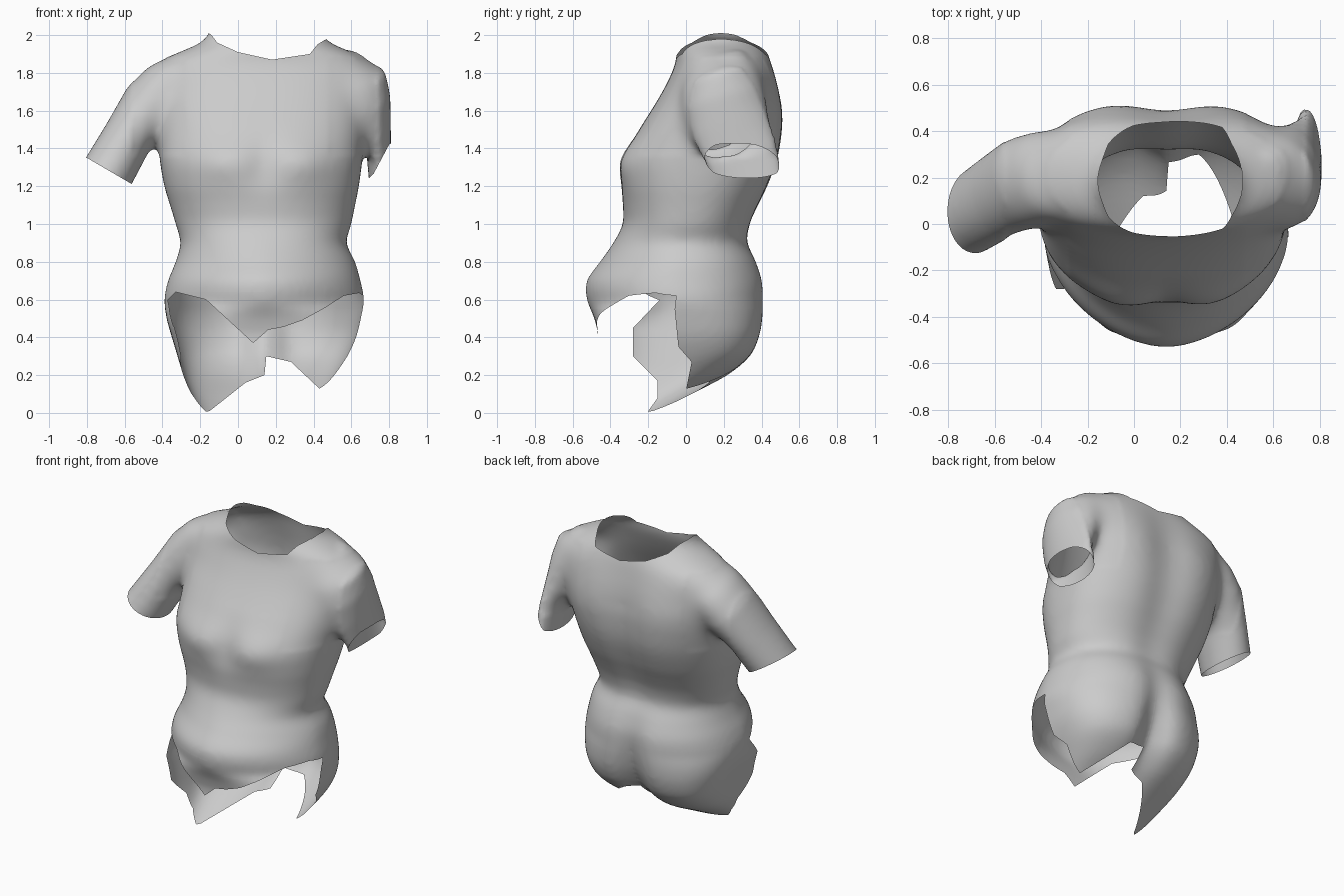
import bpy, bmesh, math
from mathutils import Vector

if "Cube" in bpy.data.objects:
    bpy.data.objects.remove(bpy.data.objects["Cube"])

MID = 0.14  # body centre line in x

# z, left x, right x, front y, back y of each torso section
SECTIONS = [
    (-.10, -.17, .40, -.55, -.34), (.00, -.20, .42, -.53, -.15), (.10, -.25, .46, -.51, .04),
    (.20, -.29, .52, -.50, .23), (.30, -.32, .58, -.48, .35), (.40, -.35, .625, -.465, .40),
    (.50, -.378, .65, -.485, .42), (.60, -.39, .667, -.525, .425), (.70, -.37, .648, -.525, .42),
    (.80, -.33, .62, -.455, .385), (.90, -.305, .575, -.385, .34), (1.0, -.33, .60, -.335, .355),
    (1.1, -.36, .62, -.335, .40), (1.2, -.39, .64, -.345, .45), (1.35, -.415, .66, -.335, .505),
    (1.5, -.42, .68, -.25, .53), (1.6, -.43, .69, -.185, .53), (1.7, -.44, .71, -.125, .51),
    (1.8, -.46, .73, -.075, .48), (1.86, -.42, .69, -.055, .46), (1.91, -.31, .60, -.05, .44),
    (1.96, -.20, .49, -.04, .415), (2.02, -.15, .44, -.02, .39), (2.10, -.15, .44, -.02, .39),
]


def interp(pts, u):
    if u <= pts[0][0]:
        return pts[0][1]
    for (u0, v0), (u1, v1) in zip(pts, pts[1:]):
        if u <= u1:
            return v0 + (v1 - v0) * (u - u0) / (u1 - u0)
    return pts[-1][1]


def resample(rows, parts=4):
    """Smooth curve through the sections."""
    out = []
    last = len(rows) - 1
    for i in range(last):
        p, a, b, q = rows[max(i - 1, 0)], rows[i], rows[i + 1], rows[min(i + 2, last)]
        h = b[0] - a[0]
        for k in range(parts):
            t = k / parts
            row = [a[0] + h * t]
            for j in range(1, 5):
                m0 = (b[j] - p[j]) / (b[0] - p[0]) * h
                m1 = (q[j] - a[j]) / (q[0] - a[0]) * h
                row.append((2 * t**3 - 3 * t**2 + 1) * a[j] + (t**3 - 2 * t**2 + t) * m0
                           + (3 * t**2 - 2 * t**3) * b[j] + (t**3 - t**2) * m1)
            out.append(row)
    return out + [rows[-1]]


def bump(d, width):
    return math.exp(-(d / width) ** 2)


def skin(bm, rings):
    """Closed solid through a list of rings."""
    loops = [[bm.verts.new(p) for p in r] for r in rings]
    n = len(loops[0])
    for a, b in zip(loops, loops[1:]):
        for i in range(n):
            j = (i + 1) % n
            bm.faces.new((a[i], a[j], b[j], b[i]))
    bm.faces.new(loops[0][::-1])
    bm.faces.new(loops[-1])


def torso_ring(z, xl, xr, yf, yb, count=96):
    back = interp([(0, 3.2), (.3, 3.0), (.6, 2.2), (1.0, 2.2), (1.5, 2.5), (1.8, 2.4), (2, 2)], z)
    belly = interp([(0, 3.2), (.46, 3.2), (.58, 1.75), (.8, 1.8), (1.0, 2.1), (1.3, 2.35), (1.6, 2.4), (2, 2)], z)
    cx, cy = (xl + xr) / 2, (yf + yb) / 2
    ring = []
    for i in range(count):
        t = 2 * math.pi * i / count
        c, s = math.cos(t), math.sin(t)
        power = back if s > 0 else belly
        x = cx + (xr - xl) / 2 * math.copysign(abs(c) ** (2 / power), c)
        y = cy + (yb - yf) / 2 * math.copysign(abs(s) ** (2 / power), s)
        if s > 0:    # spine groove and cleft between the buttocks
            depth = interp([(.1, .1), (.35, .09), (.6, .045), (.85, .015), (1.2, .035), (1.6, .045), (1.9, .01)], z)
            y -= depth * bump(x - MID, interp([(.6, .1), (1.5, .17)], z)) * s
        else:        # hollow between the breasts
            y += .025 * bump(x - MID, .08) * bump(z - 1.33, .13)
            y -= .022 * (bump(x + .07, .13) + bump(x - .35, .13)) * bump(z - 1.32, .1)
        ring.append((x, y, z))
    return ring


def arm_ring(centre, direction, rx, ry, count=32):
    d = Vector(direction).normalized()
    side = d.cross(Vector((0, 1, 0))).normalized()
    other = d.cross(side)
    return [Vector(centre) + side * rx * math.cos(t) + other * ry * math.sin(t)
            for t in (2 * math.pi * i / count for i in range(count))]


def cut(bm, a, b, pts, where):
    """Split faces along a polyline running over axis a with height on axis b."""
    def split(co, no, test):
        faces = [f for f in bm.faces if test(f.calc_center_median())]
        geom = set(faces)
        for f in faces:
            geom.update(f.edges)
            geom.update(f.verts)
        bmesh.ops.bisect_plane(bm, geom=list(geom), dist=1e-5, plane_co=co, plane_no=no)
    for u, v in pts:
        co, no = Vector(), Vector()
        co[a], no[a] = u, 1
        split(co, no, where)
    for (u0, v0), (u1, v1) in zip(pts, pts[1:]):
        co, no = Vector(), Vector()
        co[a], co[b] = u0, v0
        no[a], no[b] = v0 - v1, u1 - u0
        split(co, no.normalized(), lambda c: where(c) and u0 <= c[a] <= u1)


def remove(bm, test):
    bmesh.ops.delete(bm, geom=[f for f in bm.faces if test(f.calc_center_median())], context='FACES')


# Solid torso with both upper arms
bm = bmesh.new()
skin(bm, [torso_ring(*s) for s in resample(SECTIONS)])
skin(bm, [arm_ring(c, (-.27, -.15, -.39), rx, ry) for c, rx, ry in [
    ((-.22, .23, 1.85), .08, .15), ((-.36, .215, 1.75), .15, .205), ((-.46, .185, 1.63), .157, .21),
    ((-.585, .12, 1.455), .135, .188), ((-.69, .05, 1.27), .142, .175), ((-.78, .0, 1.14), .14, .17)]])
skin(bm, [arm_ring(c, (.05, .12, -.4), rx, ry) for c, rx, ry in [
    ((.55, .17, 1.89), .08, .13), ((.59, .175, 1.78), .192, .21), ((.645, .195, 1.66), .163, .23),
    ((.70, .235, 1.52), .11, .22), ((.745, .29, 1.38), .065, .198), ((.76, .34, 1.15), .06, .19)]])
bmesh.ops.recalc_face_normals(bm, faces=bm.faces)
mesh = bpy.data.meshes.new("torso")
bm.to_mesh(mesh)
bm.free()
torso = bpy.data.objects.new("torso", mesh)
bpy.context.collection.objects.link(torso)

# Merge into one skin and soften the joins
rem = torso.modifiers.new("merge", 'REMESH')
rem.mode, rem.voxel_size = 'VOXEL', .018
smooth = torso.modifiers.new("soften", 'SMOOTH')
smooth.factor, smooth.iterations = .5, 10
bm = bmesh.new()
bm.from_object(torso, bpy.context.evaluated_depsgraph_get())
torso.modifiers.clear()

# Extra blending where the arms meet the body
joins = [v for v in bm.verts if 1.36 < v.co.z < 1.88 and (-.56 < v.co.x < -.28 or .48 < v.co.x < .74)]
for _ in range(30):
    bmesh.ops.smooth_vert(bm, verts=joins, factor=.5, use_axis_x=True, use_axis_y=True, use_axis_z=True)

# Neck opening
neck = [(-.17, 2.02), (-.14, 2.0), (-.11, 1.96), (0, 1.91), (.18, 1.87), (.38, 1.9), (.42, 1.95), (.46, 1.975)]
cut(bm, 0, 2, neck, lambda c: c.z > 1.75)
remove(bm, lambda c: c.z > 1.75 and c.z > interp(neck, c.x))

# Arm openings
for hem, where in [
    ([(-1, 1.467), (-.45, 1.146)], lambda c: c.x < -.5 and c.z > 1),
    ([(.6, 1.15), (.72, 1.27), (.8, 1.42), (.9, 1.5)], lambda c: c.x > .672 and c.z > 1),
]:
    cut(bm, 0, 2, hem, where)
    remove(bm, lambda c: where(c) and c.z < interp(hem, c.x))

# Lower hems: front panel, seat, and the upright edges of the thigh openings
front = [(-.42, .52), (-.38, .59), (-.33, .64), (-.17, .6), (.08, .37), (.16, .44), (.24, .455),
         (.34, .49), (.45, .55), (.56, .62), (.64, .635), (.7, .6)]
seat = [(-.4, 0), (-.2, 0), (-.15, .01), (.04, .16), (.14, .2), (.15, .3), (.28, .27),
        (.44, .12), (.7, .12)]
edge_l = [(-.2, -.2), (.01, -.2), (.08, -.15), (.17, -.15), (.3, -.28), (.45, -.28), (.64, -.1), (.72, -.08)]
edge_r = [(-.2, -.05), (.12, 0), (.27, .03), (.35, -.04), (.55, -.06), (.72, -.04)]


def is_front(c):
    return c.y < interp(edge_l if c.x < MID else edge_r, c.z)


cut(bm, 2, 1, edge_l, lambda c: c.z < .7 and c.x < MID)
cut(bm, 2, 1, edge_r, lambda c: c.z < .7 and c.x >= MID)
cut(bm, 0, 2, front, lambda c: c.z < .7 and is_front(c))
cut(bm, 0, 2, seat, lambda c: c.z < .7 and not is_front(c))
remove(bm, lambda c: c.z < .7 and c.z < interp(front if is_front(c) else seat, c.x))

bmesh.ops.delete(bm, geom=[v for v in bm.verts if not v.link_faces], context='VERTS')
for f in bm.faces:
    f.smooth = True
bm.to_mesh(mesh)
bm.free()

grey = bpy.data.materials.new("light grey")
grey.diffuse_color = (.6, .6, .6, 1)
grey.use_nodes = True
grey.node_tree.nodes["Principled BSDF"].inputs["Base Color"].default_value = grey.diffuse_color
mesh.materials.clear()
mesh.materials.append(grey)
